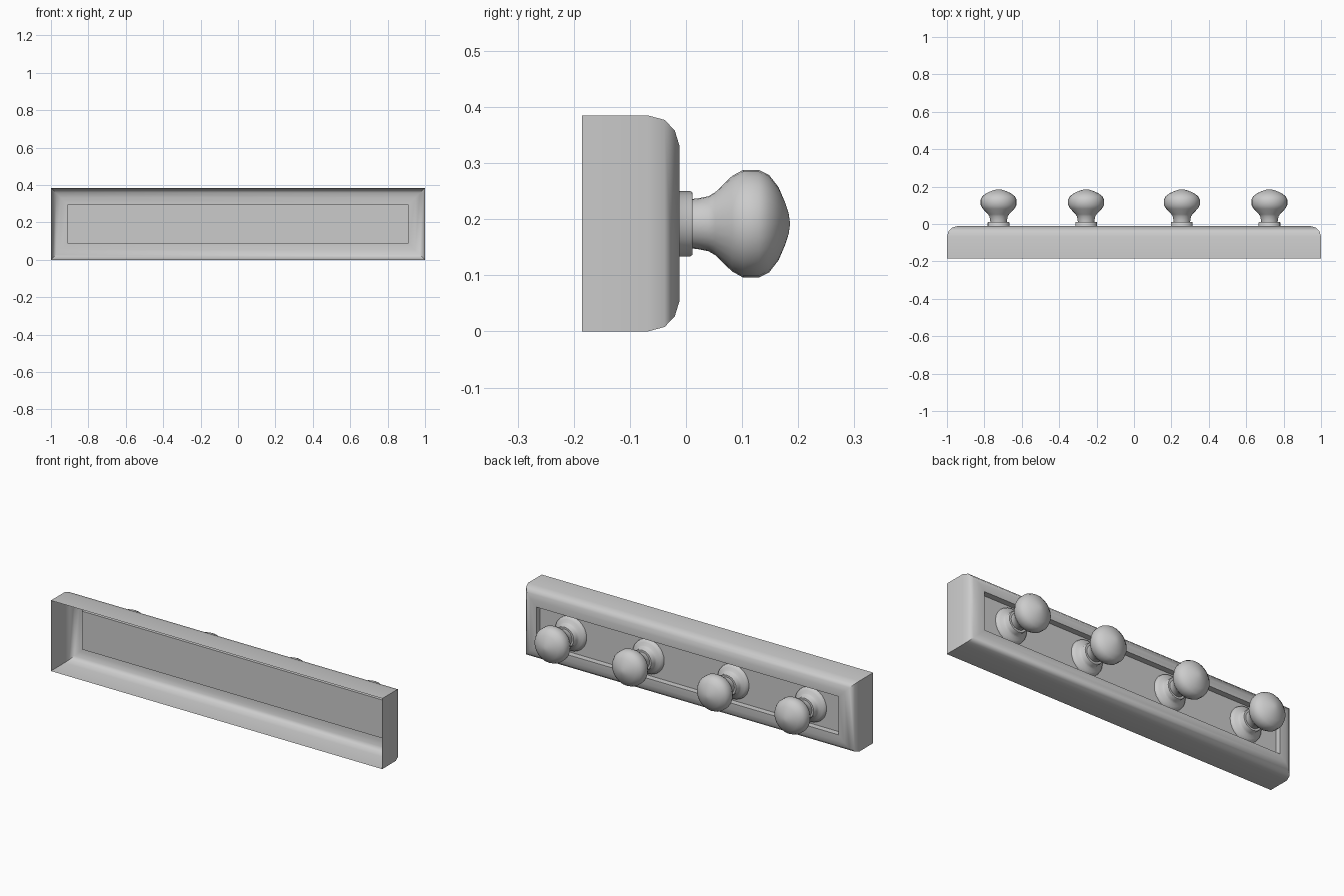
import bpy, bmesh, math

if "Cube" in bpy.data.objects:
    bpy.data.objects.remove(bpy.data.objects["Cube"])

HX, H = 1.0, 0.385      # half length, height
CZ = 0.192              # knob centre height
PANEL_Y = -0.044


def finish(name, bm, angle):
    me = bpy.data.meshes.new(name)
    bm.to_mesh(me)
    bm.free()
    ob = bpy.data.objects.new(name, me)
    bpy.context.collection.objects.link(ob)
    bpy.ops.object.select_all(action='DESELECT')
    ob.select_set(True)
    bpy.context.view_layer.objects.active = ob
    bpy.ops.object.shade_smooth_by_angle(angle=math.radians(angle))
    return ob


def bridge(bm, rings):
    for a, b in zip(rings, rings[1:]):
        n = len(a)
        for i in range(n):
            j = (i + 1) % n
            bm.faces.new((a[i], a[j], b[j], b[i]))


def rect_ring(bm, inset, y):
    x, z0, z1 = HX - inset, inset, H - inset
    return [bm.verts.new(p) for p in
            ((-x, y, z0), (-x, y, z1), (x, y, z1), (x, y, z0))]


# Open-backed frame: rounded mitred shell turning down into the recess
bm = bmesh.new()
profile = [(0, -0.185), (0, -0.068), (0.008, -0.038), (0.027, -0.02),
           (0.053, -0.012), (0.088, -0.012), (0.088, PANEL_Y)]
bridge(bm, [rect_ring(bm, d, y) for d, y in profile])
finish("frame", bm, 40)

# Recessed backing panel
bm = bmesh.new()
bm.faces.new(list(reversed(rect_ring(bm, 0.088, PANEL_Y))))
bm.normal_update()
for f in bm.faces:
    if f.normal.y < 0:
        f.normal_flip()
finish("back_panel", bm, 30)


def lathe(name, x, prof, n=24):
    """Revolve (radius, y) pairs about the knob axis, capping the tip."""
    bm = bmesh.new()
    rings = [[bm.verts.new((x + r * math.cos(2 * math.pi * i / n), y,
                            CZ + r * math.sin(2 * math.pi * i / n)))
              for i in range(n)] for r, y in prof]
    bridge(bm, rings)
    bm.faces.new(rings[-1])
    bmesh.ops.recalc_face_normals(bm, faces=bm.faces)
    return finish(name, bm, 45)


# Flared socket and rounded knob, four times along the panel
socket = [(0.094, PANEL_Y), (0.092, -0.036), (0.08, -0.027), (0.066, -0.02),
          (0.058, -0.012), (0.058, 0.008), (0.055, 0.012), (0.04, 0.012)]
knob = [(0.044, 0.008), (0.045, 0.02), (0.049, 0.04), (0.056, 0.052),
        (0.085, 0.082), (0.096, 0.102), (0.096, 0.13), (0.087, 0.148),
        (0.065, 0.165), (0.037, 0.177), (0.018, 0.183), (0.004, 0.185)]
for k, x in enumerate((-0.724, -0.256, 0.256, 0.724), 1):
    lathe(f"socket_{k}", x, socket)
    lathe(f"knob_{k}", x, knob)
